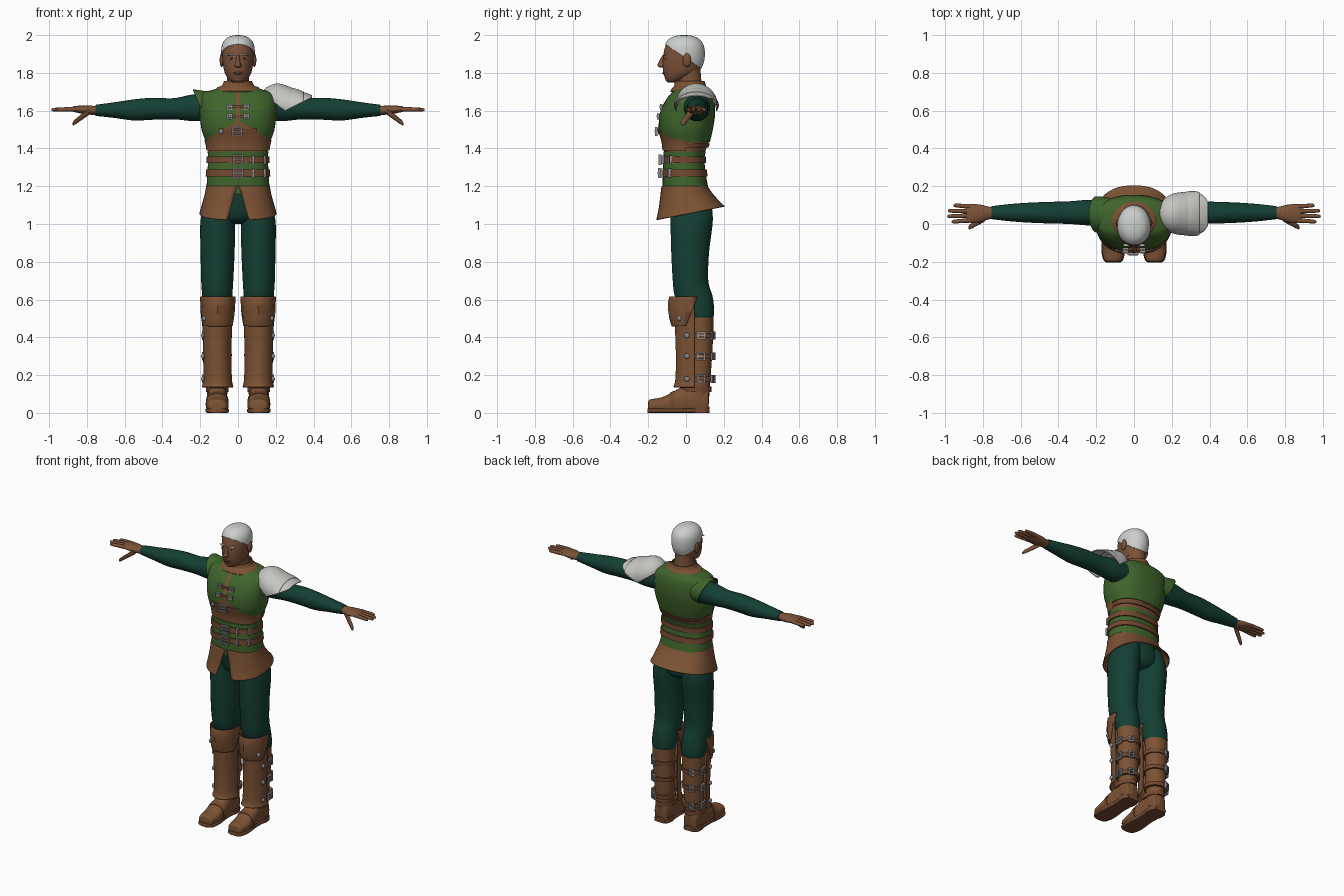
import bpy, bmesh, math
from mathutils import Matrix, Vector

cube = bpy.data.objects.get("Cube")
if cube:
    bpy.data.objects.remove(cube, do_unlink=True)


def material(name, *rgb):
    mat = bpy.data.materials.new(name)
    mat.use_nodes = True
    mat.diffuse_color = (*rgb, 1)
    mat.node_tree.nodes["Principled BSDF"].inputs["Base Color"].default_value = (*rgb, 1)
    return mat


SKIN = material("brown skin", .2, .085, .04)
LIP = material("dark lips", .13, .05, .03)
LEATHER = material("tan leather", .2, .085, .034)
STRAP = material("strap leather", .17, .065, .03)
GREEN = material("leaf green cloth", .05, .13, .025)
TEAL = material("dark green cloth", .007, .05, .034)
HAIR = material("white hair", .6, .62, .6)
SILVER = material("silver plate", .56, .56, .54)
STEEL = material("steel fittings", .26, .27, .28)
DARK = material("dark eyes", .015, .012, .01)


def finish(name, bm, mat, mirror=False, thick=0):
    """Turn a bmesh into a smooth shaded object."""
    bmesh.ops.recalc_face_normals(bm, faces=bm.faces)
    mesh = bpy.data.meshes.new(name)
    bm.to_mesh(mesh)
    bm.free()
    mesh.materials.append(mat)
    mesh.shade_smooth()
    mesh.set_sharp_from_angle(angle=math.radians(40))
    obj = bpy.data.objects.new(name, mesh)
    bpy.context.collection.objects.link(obj)
    if thick:
        mod = obj.modifiers.new("thickness", "SOLIDIFY")
        mod.thickness = thick
        mod.offset = 1
    if mirror:
        obj.modifiers.new("other side", "MIRROR")
    return obj


def dense(rings, steps=5):
    """Smooth curve through the ring values."""
    out = []
    for i in range(len(rings) - 1):
        p, q = rings[i], rings[i + 1]
        o, r = rings[max(i - 1, 0)], rings[min(i + 2, len(rings) - 1)]
        for s in range(steps):
            t = s / steps
            out.append([b + t / 2 * (c - a + t * (2*a - 5*b + 4*c - d + t * (3*(b - c) + d - a)))
                        for a, b, c, d in zip(o, p, q, r)])
    return out + [list(rings[-1])]


def bend(value, power):
    return math.copysign(abs(value) ** (2 / power), value)


def loft(name, rings, mat, axis="z", power=2, gap=0, cap=True, cuts=(), n=48, **kw):
    """Rings are (position, centre u, centre v, radius u, radius v) along an axis."""
    bm = bmesh.new()
    rows, curve = [], dense(rings)
    for k, (t, cu, cv, ru, rv) in enumerate(curve):
        g = gap * k / (len(curve) - 1)
        row = []
        for i in range(n + bool(gap)):
            a = g + (math.tau - 2 * g) * i / n
            u, v = cu + ru * bend(math.sin(a), power), cv - rv * bend(math.cos(a), power)
            row.append(bm.verts.new({"z": (u, v, t), "x": (t, u, v), "y": (u, t, v)}[axis]))
        rows.append(row)
    for low, high in zip(rows, rows[1:]):
        for i in range(len(low) - bool(gap)):
            j = (i + 1) % len(low)
            bm.faces.new((low[i], low[j], high[j], high[i]))
    if cap and not gap:
        bm.faces.new(rows[0])
        bm.faces.new(rows[-1])
    # each cut removes what lies on the side its normal points to
    for point, normal in cuts:
        bmesh.ops.bisect_plane(bm, geom=bm.verts[:] + bm.edges[:] + bm.faces[:],
                               plane_co=point, plane_no=normal, clear_outer=True)
    return finish(name, bm, mat, **kw)


def ball(name, loc, size, mat, mirror=False):
    bm = bmesh.new()
    bmesh.ops.create_uvsphere(bm, u_segments=20, v_segments=12, radius=1,
                              matrix=Matrix.LocRotScale(loc, None, size))
    return finish(name, bm, mat, mirror)


def boxes(name, parts, mat, loc=(0, 0, 0), turn=0, mirror=False):
    bm = bmesh.new()
    for centre, size in parts:
        bmesh.ops.create_cube(bm, size=1, matrix=Matrix.LocRotScale(centre, None, size))
    bm.transform(Matrix.Translation(loc) @ Matrix.Rotation(math.radians(turn), 4, "Z"))
    return finish(name, bm, mat, mirror)


def buckle(name, loc, w, h, turn=0, mirror=False):
    """A square frame with a tongue, facing -y before turning."""
    b = .008
    frame = [((s * w / 2, 0, 0), (b, .014, h + b)) for s in (-1, 1)]
    frame += [((0, 0, s * h / 2), (w, .014, b)) for s in (-1, 1)]
    boxes(name, frame + [((0, -.004, 0), (w, .01, b))], STEEL, loc, turn, mirror)


# Torso layers share one body profile
TORSO = [(1.16, 0, 0, .165, .12), (1.27, 0, -.01, .158, .11), (1.36, 0, -.01, .155, .105),
         (1.43, 0, 0, .165, .12), (1.5, 0, 0, .188, .137), (1.58, 0, .007, .198, .142),
         (1.65, 0, .02, .2, .126), (1.69, 0, .03, .185, .105), (1.71, 0, .03, .13, .09),
         (1.725, 0, .025, .08, .075)]
BODY = dense(TORSO)
SQUARE = 2.4


def body_at(z):
    for a, b in zip(BODY, BODY[1:]):
        if z <= b[0]:
            f = (z - a[0]) / (b[0] - a[0])
            return [p + f * (q - p) for p, q in zip(a, b)]
    return BODY[-1]


def body_part(name, mat, low, high, grow=0, cuts=(), cap=True, steps=8):
    rings = []
    for i in range(steps + 1):
        z = low + (high - low) * i / steps
        _, cx, cy, rx, ry = body_at(z)
        rings.append((z, cx, cy, rx + grow, ry + grow))
    return loft(name, rings, mat, power=SQUARE, cuts=cuts, cap=cap)


def front(x, z, lift=.008):
    _, _, cy, rx, ry = body_at(z)
    return (x, cy - lift - ry * (1 - abs(x / rx) ** SQUARE) ** (1 / SQUARE), z)


FACE_SIDE = ((0, 0, 0), (0, 1, 0))
body_part("waist_tunic", GREEN, 1.16, 1.385, .004)
body_part("midriff", LEATHER, 1.37, 1.48)
body_part("vest", GREEN, 1.435, 1.725, .005, steps=24)
body_part("chest_panel", LEATHER, 1.39, 1.56, .009, cap=False, cuts=[
    FACE_SIDE, ((0, 0, 1.55), (.6, 0, 1)), ((0, 0, 1.55), (-.6, 0, 1))])
body_part("front_placket", LEATHER, 1.53, 1.715, .012, cap=False, steps=16, cuts=[
    FACE_SIDE, ((.011, 0, 0), (1, 0, 0)), ((-.011, 0, 0), (-1, 0, 0))])
for z in (1.27, 1.34):
    body_part("waist_belt", STRAP, z - .018, z + .018, .012)
    buckle("belt_buckle", front(0, z, .022), .05, .046)
    for x in (.08, .142):
        boxes("belt_clip", [((0, 0, 0), (.014, .022, .045))], STEEL, front(x, z, .014))
body_part("rib_strap", STRAP, 1.405, 1.425, .008)
body_part("chest_strap", STRAP, 1.475, 1.505, .014, cuts=[
    FACE_SIDE, ((.1, 0, 0), (1, 0, 0)), ((-.1, 0, 0), (-1, 0, 0))])
buckle("chest_buckle", front(-.005, 1.49, .022), .05, .04)
ball("chest_stud", front(-.09, 1.49, .014), (.012, .01, .014), STEEL)
for z in (1.57, 1.62):
    boxes("clasp_strap", [((0, 0, 0), (.1, .012, .014))], STRAP, front(0, z, .012))
    buckle("clasp", front(.045, z, .012), .024, .024, mirror=True)

# Collar and the single cap sleeve
loft("collar", [(1.7, 0, .02, .125, .1), (1.718, 0, .022, .108, .09), (1.73, 0, .022, .082, .08),
                (1.755, 0, .02, .07, .074)], LEATHER, cap=False, thick=.005)
loft("right_cap_sleeve", [(-.13, .045, 1.62, .09, .075), (-.19, .05, 1.62, .092, .082),
                          (-.25, .055, 1.625, .088, .087)], GREEN, "x", cap=False, thick=.004,
     cuts=[((-.235, 0, 1.7), (-.92, 0, -.4))])

# Flared skirt, lower at the front and split there
skirt = loft("skirt", [(1.2, 0, -.008, .163, .116), (1.16, 0, 0, .17, .13),
                       (1.1, 0, .014, .186, .155), (1.055, 0, .022, .198, .178)],
             LEATHER, power=SQUARE, gap=.24, thick=.006)
for v in skirt.data.vertices:
    v.co.z += .2 * (v.co.y - .02) * (1.2 - v.co.z) / .145

# Trousers
loft("trouser_seat", [(1.0, 0, .04, .06, .06), (1.03, 0, .03, .13, .1), (1.1, 0, .02, .165, .115),
                      (1.18, 0, .0, .155, .11)], TEAL)
loft("trouser_legs", [(1.13, .085, .025, .08, .105), (1.02, .106, .03, .092, .112),
                      (.85, .108, .022, .09, .1), (.7, .11, .024, .085, .094),
                      (.62, .11, .04, .08, .1), (.56, .11, .06, .08, .088),
                      (.51, .11, .078, .074, .068), (.48, .11, .08, .06, .05)], TEAL, mirror=True)

# Boots: calf, shin plate, knee guard, foot and sole
CALF = [(.04, .11, .07, .05, .05), (.13, .11, .068, .055, .058), (.3, .11, .076, .066, .062),
        (.42, .11, .08, .07, .064), (.505, .11, .08, .074, .066)]
loft("boot_calves", CALF, LEATHER, mirror=True)
loft("shin_plates", [(.135, .108, .04, .078, .102), (.18, .108, .04, .07, .09),
                     (.32, .11, .04, .069, .088), (.48, .11, .04, .074, .094),
                     (.6, .11, .04, .08, .1)], LEATHER, cap=False, thick=.006, mirror=True,
     cuts=[((0, .045, 0), (0, 1, 0))])
loft("knee_guards", [(.46, .108, .03, .08, .1), (.5, .108, .03, .083, .112),
                     (.57, .107, .03, .086, .12), (.615, .107, .03, .088, .112)],
     LEATHER, cap=False, thick=.006, mirror=True, n=12,
     cuts=[((0, .04, .56), (0, 1, -.4)), ((0, .0, .46), (0, .6, -1))])
loft("feet", [(-.2, .11, .035, .03, .022), (-.19, .11, .037, .048, .034), (-.13, .11, .04, .06, .042),
              (-.07, .11, .05, .057, .06), (-.01, .11, .065, .053, .078), (.06, .11, .07, .052, .08),
              (.11, .11, .065, .046, .07), (.12, .11, .06, .036, .06)], LEATHER, "y", power=SQUARE,
     mirror=True, cuts=[((0, 0, .015), (0, 0, -1))])
SOLE = [(-.205, .11, .012, .03, .012), (-.19, .11, .012, .052, .012), (-.13, .11, .012, .063, .012),
        (-.03, .11, .012, .053, .012), (.06, .11, .012, .054, .012), (.125, .11, .012, .04, .012)]
loft("soles", SOLE, STRAP, "y", power=5, mirror=True)
loft("boot_heels", [(0, .11, .075, .055, .05), (.035, .11, .075, .054, .05)], STRAP, power=3, mirror=True)
loft("instep_straps", [(-.085, .11, .047, .061, .059), (-.06, .11, .052, .06, .067)], STRAP, "y",
     power=SQUARE, mirror=True, cuts=[((0, 0, .015), (0, 0, -1))])
loft("ankle_cuffs", [(.11, .11, .055, .06, .08), (.14, .11, .05, .06, .085)], STRAP, mirror=True)

# Boot straps with their buckles and clips
for z in (.18, .3, .41):
    r = .067 + .02 * (z - .18)
    loft("boot_strap", [(z - .013, .11, .076, r + .007, r + .003), (z + .013, .11, .076, r + .008, r + .004)],
         STRAP, mirror=True)
    buckle("boot_side_buckle", (.184, .08, z), .036, .036, 90, True)
    buckle("boot_rear_buckle", (.142, .143, z), .03, .034, 155, True)
    ball("shin_clip", (.186, .005, z), (.009, .014, .014), STEEL, True)
ball("knee_stud", (.178, -.035, .5), (.012, .014, .014), STEEL, True)

# Sleeves and hands
loft("sleeves", [(.14, .055, 1.615, .07, .07), (.24, .06, 1.615, .068, .07), (.34, .06, 1.61, .06, .056),
                 (.45, .06, 1.61, .057, .058), (.55, .06, 1.604, .053, .056),
                 (.65, .06, 1.603, .046, .042), (.74, .06, 1.602, .036, .031),
                 (.755, .06, 1.602, .034, .029)], TEAL, "x", mirror=True)
loft("palms", [(.73, .06, 1.602, .028, .024), (.77, .058, 1.602, .034, .024),
               (.81, .056, 1.604, .046, .023), (.86, .056, 1.608, .05, .017),
               (.885, .056, 1.608, .044, .01)], SKIN, "x", mirror=True)


def finger(name, start, end, r):
    a, b = Vector(start), Vector(end)
    rings = []
    for f, s in ((0, 1.1), (.45, 1), (.85, .85), (.97, .6), (1, .15)):
        p = a.lerp(b, f)
        rings.append((*p, r * s, r * s))
    loft(name, rings, SKIN, "x", n=12, mirror=True)


for i, tip in enumerate((.965, .988, .985, .955)):
    finger("finger", (.86, .02 + .024 * i, 1.608), (tip, .012 + .029 * i, 1.605), .0115)
finger("thumb", (.79, .03, 1.595), (.876, -.02, 1.53), .016)

# Layered shoulder armour on the left
PLATE_CUTS = [((.25, 0, 1.6), (.43, 0, -.9)), ((.25, 0, 1.6), (-.6, 0, -.8))]
PLATES = [[(.14, .055, 1.68, .03, .025), (.165, .055, 1.66, .075, .065), (.21, .055, 1.64, .1, .098),
           (.26, .055, 1.625, .108, .1), (.3, .055, 1.62, .11, .088)],
          [(.25, .055, 1.625, .106, .092), (.3, .055, 1.62, .113, .092), (.345, .055, 1.615, .117, .08)],
          [(.3, .055, 1.62, .106, .082), (.35, .055, 1.615, .112, .076), (.39, .055, 1.61, .116, .066)]]
for rings in PLATES:
    loft("left_shoulder_plate", rings, SILVER, "x", cap=False, thick=.006, cuts=PLATE_CUTS)

# Head, hair and face
HEAD = [(1.75, 0, -.07, .025, .028), (1.765, 0, -.058, .048, .05), (1.8, 0, -.03, .07, .09),
        (1.85, 0, -.018, .08, .106), (1.9, 0, -.012, .084, .107), (1.945, 0, -.01, .08, .098),
        (1.975, 0, -.01, .062, .076), (1.99, 0, -.01, .036, .045), (1.995, 0, -.01, .008, .01)]
loft("neck", [(1.68, 0, .03, .075, .075), (1.74, 0, .018, .06, .066), (1.83, 0, .01, .06, .066)], SKIN)
loft("head", HEAD, SKIN)
loft("hair", [(z + .002, x, y, rx + .002, ry + .002) for z, x, y, rx, ry in HEAD], HAIR, thick=.003,
     cuts=[((0, -.1, 1.945), (0, -.68, -1))])
loft("nose", [(1.828, 0, -.122, .012, .014), (1.838, 0, -.126, .018, .025), (1.855, 0, -.124, .012, .022),
              (1.895, 0, -.114, .008, .01)], SKIN, n=16)
ball("ears", (.086, .005, 1.868), (.011, .022, .037), SKIN, True)
ball("eyes", (.034, -.109, 1.877), (.014, .006, .006), HAIR, True)
ball("pupils", (.034, -.114, 1.877), (.005, .003, .005), DARK, True)
ball("brows", (.036, -.112, 1.896), (.023, .008, .005), HAIR, True)
ball("lips", (0, -.116, 1.798), (.025, .01, .007), LIP)
ball("chin", (0, -.094, 1.768), (.026, .016, .016), SKIN)
